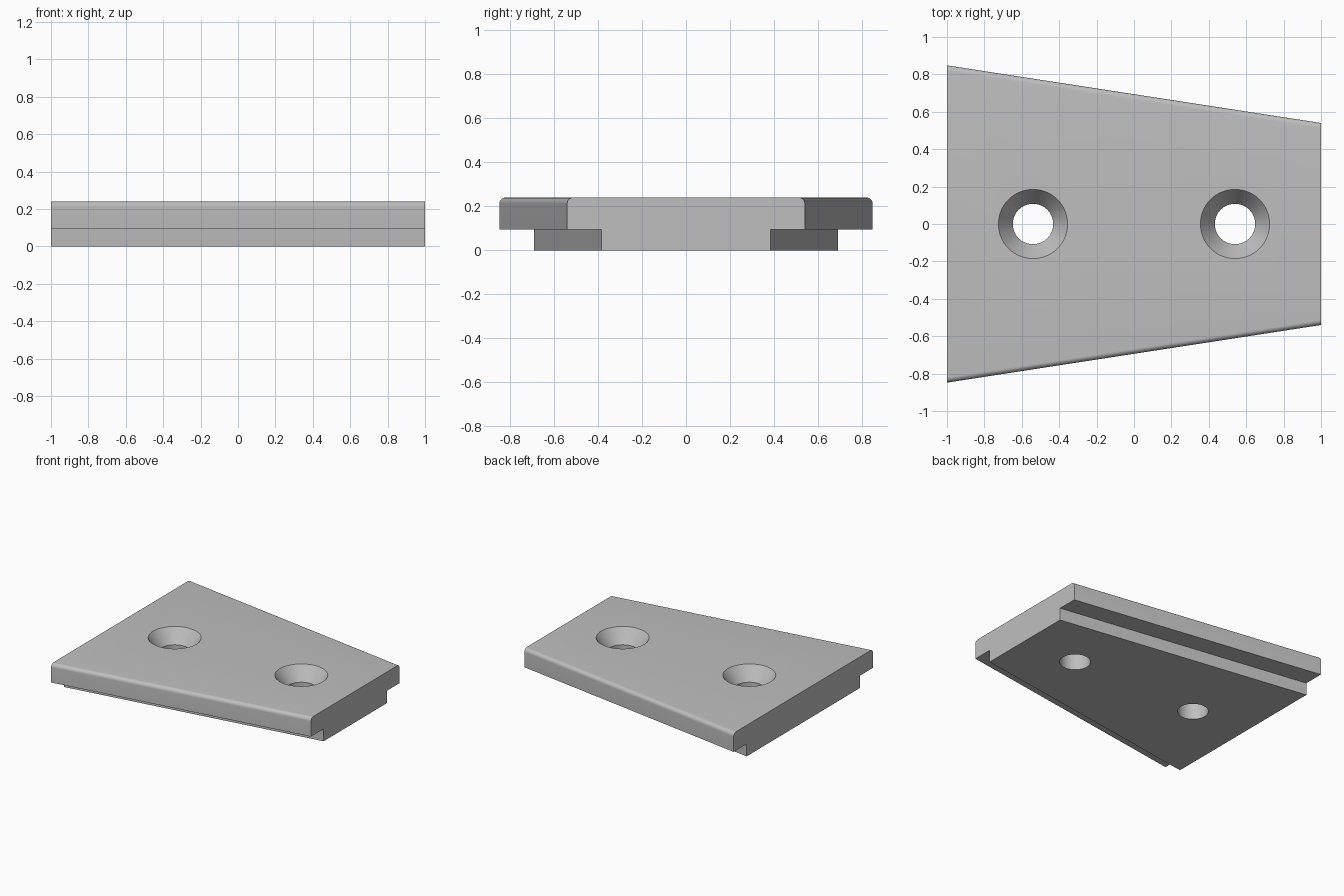
import bpy, bmesh, math

if "Cube" in bpy.data.objects:
    bpy.data.objects.remove(bpy.data.objects["Cube"], do_unlink=True)

GREY = (0.52, 0.52, 0.52, 1)
mat = bpy.data.materials.new("plain grey")
mat.use_nodes = True
mat.diffuse_color = GREY
mat.node_tree.nodes["Principled BSDF"].inputs["Base Color"].default_value = GREY

STEP, TOP, ROUND = 0.095, 0.24, 0.028


def add_object(name, bm):
    bmesh.ops.recalc_face_normals(bm, faces=bm.faces)
    mesh = bpy.data.meshes.new(name)
    bm.to_mesh(mesh)
    bm.free()
    mesh.materials.append(mat)
    obj = bpy.data.objects.new(name, mesh)
    bpy.context.collection.objects.link(obj)
    return obj


def section(wide, narrow):
    """Half of the stepped cross-section with a rounded top corner, then mirrored."""
    half = [(narrow, 0), (narrow, STEP), (wide, STEP)]
    for i in range(9):
        a = math.pi / 2 * i / 8
        half.append((wide - ROUND + ROUND * math.cos(a), TOP - ROUND + ROUND * math.sin(a)))
    return half + [(-y, z) for y, z in reversed(half)]


# Tapered plate with a narrower foot below
bm = bmesh.new()
ends = [[bm.verts.new((x, y, z)) for y, z in section(w, n)]
        for x, w, n in ((-1, 0.848, 0.69), (1, 0.54, 0.385))]
a, b = ends
bm.faces.new(a)
bm.faces.new(b)
for i in range(len(a)):
    j = (i + 1) % len(a)
    bm.faces.new((a[i], a[j], b[j], b[i]))
plate = add_object("tapered_plate", bm)


# Countersunk screw holes
def hole_cutter(name, x):
    rings = [(0.108, -0.1), (0.108, TOP - 0.105), (0.185, TOP), (0.185, TOP + 0.1)]
    count = 64
    bm = bmesh.new()
    loops = [[bm.verts.new((x + r * math.cos(math.tau * i / count),
                            r * math.sin(math.tau * i / count), z))
              for i in range(count)] for r, z in rings]
    for low, high in zip(loops, loops[1:]):
        for i in range(count):
            j = (i + 1) % count
            bm.faces.new((low[i], low[j], high[j], high[i]))
    bm.faces.new(loops[0])
    bm.faces.new(loops[-1])
    return add_object(name, bm)


cutters = [hole_cutter("hole_cutter_right", -0.54), hole_cutter("hole_cutter_left", 0.54)]
for cutter in cutters:
    cutter.hide_render = True
    mod = plate.modifiers.new("screw hole", "BOOLEAN")
    mod.operation = "DIFFERENCE"
    mod.solver = "EXACT"
    mod.object = cutter

# Apply the cuts, remove the cutters and smooth the curved faces
bpy.ops.object.select_all(action="DESELECT")
plate.select_set(True)
bpy.context.view_layer.objects.active = plate
for mod in list(plate.modifiers):
    bpy.ops.object.modifier_apply(modifier=mod.name)
for cutter in cutters:
    bpy.data.objects.remove(cutter, do_unlink=True)
bpy.ops.object.shade_smooth_by_angle(angle=math.radians(25))
